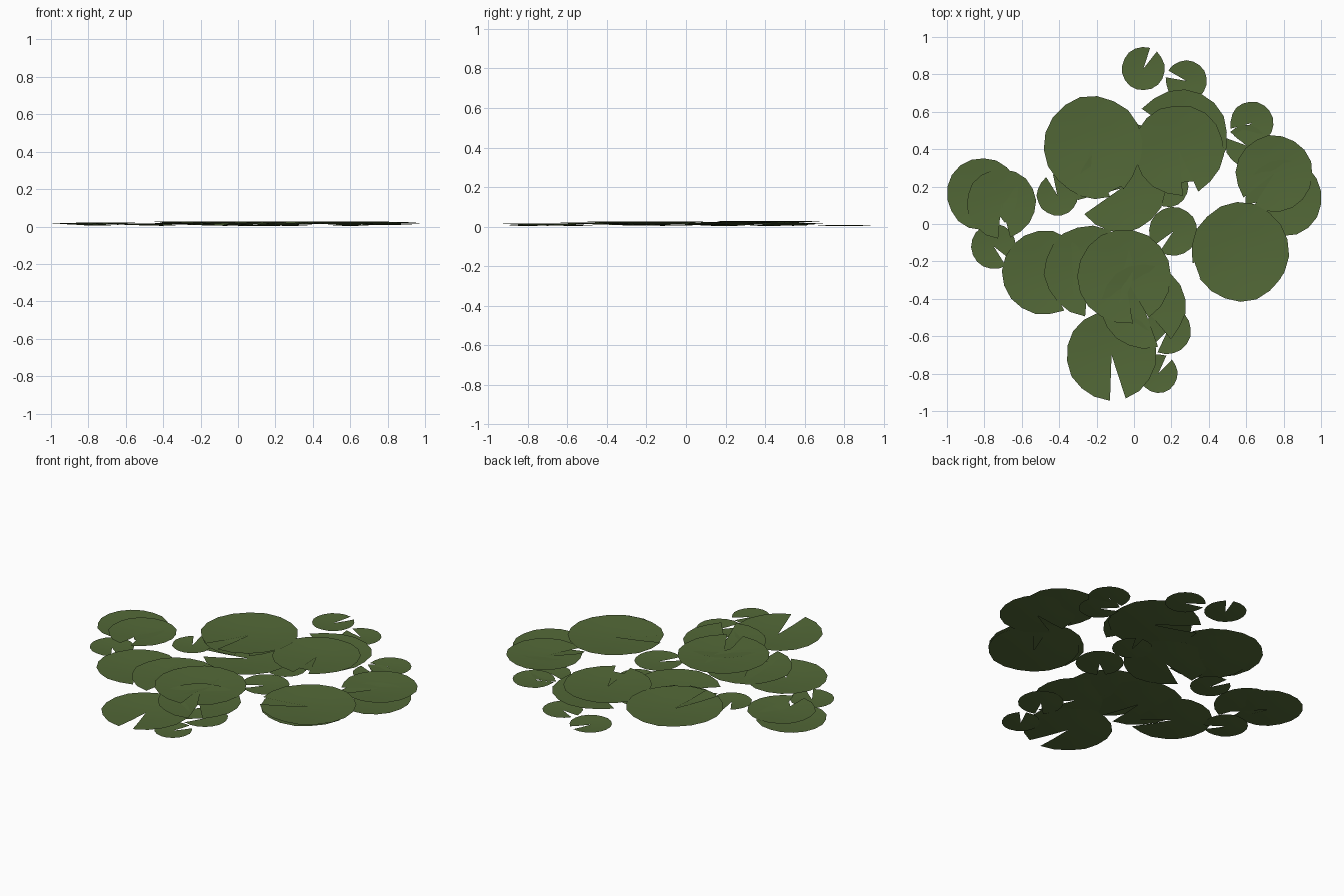
import bpy, math, random

random.seed(4)
green = bpy.data.materials.new("lily green")
green.diffuse_color = (0.085, 0.138, 0.038, 1)

# x, y, radius, rim height, notch direction (degrees)
PADS = [
    # small low pads
    (0.05, 0.83, 0.115, 0.008, 62), (0.28, 0.765, 0.11, 0.008, 160),
    (0.63, 0.54, 0.115, 0.010, 205), (0.60, 0.42, 0.11, 0.008, 150),
    (-0.75, -0.12, 0.12, 0.010, -48), (-0.41, 0.155, 0.11, 0.009, 112),
    (0.18, 0.20, 0.11, 0.008, 70), (0.21, -0.04, 0.13, 0.011, 226),
    (0.18, -0.57, 0.125, 0.009, 235), (0.13, -0.80, 0.103, 0.008, 56),
    # right cluster
    (0.80, 0.14, 0.205, 0.017, 200), (0.75, 0.27, 0.205, 0.023, 228),
    (0.57, -0.17, 0.245, 0.021, 60), (0.57, -0.145, 0.26, 0.027, 204),
    # left cluster
    (-0.81, 0.16, 0.192, 0.018, -62), (-0.71, 0.11, 0.185, 0.022, -85),
    # back cluster
    (-0.07, 0.19, 0.235, 0.015, 205), (-0.21, 0.37, 0.235, 0.022, -60),
    (-0.22, 0.42, 0.265, 0.028, -105), (0.25, 0.47, 0.25, 0.019, 155),
    (0.24, 0.395, 0.24, 0.026, -75),
    # front cluster
    (-0.48, -0.26, 0.225, 0.016, -52), (-0.24, -0.25, 0.24, 0.020, -85),
    (-0.12, -0.70, 0.24, 0.016, -82), (0.05, -0.44, 0.225, 0.022, -60),
    (-0.05, -0.28, 0.25, 0.027, -70),
]


def lily_pad(i, x, y, r, z, notch):
    """Thin, slightly dished pad with a wedge notch."""
    half, sides = 10, 17
    dip = 0.03 * r
    verts = [(0, 0, z - dip * 1.6)]
    for ring, h in ((0.55, z - dip), (1.0, z)):
        for k in range(sides + 1):
            a = math.radians(notch + half + (360 - 2 * half) * k / sides)
            # a little wobble, longer tips at the notch
            f = ring * r * (random.uniform(0.985, 1.015) if 0 < k < sides else 1.02)
            verts.append((f * math.cos(a), f * math.sin(a), h))
    n = sides + 1
    faces = []
    for k in range(sides):
        faces.append((0, 1 + k, 2 + k))
        faces.append((1 + k, 1 + n + k, 2 + n + k, 2 + k))
    name = f"lily_pad_{i + 1:02d}"
    me = bpy.data.meshes.new(name)
    me.from_pydata(verts, [], faces)
    me.materials.append(green)
    me.shade_smooth()
    ob = bpy.data.objects.new(name, me)
    ob.location = (x, y, 0)
    bpy.context.collection.objects.link(ob)


for i, pad in enumerate(PADS):
    lily_pad(i, *pad)
